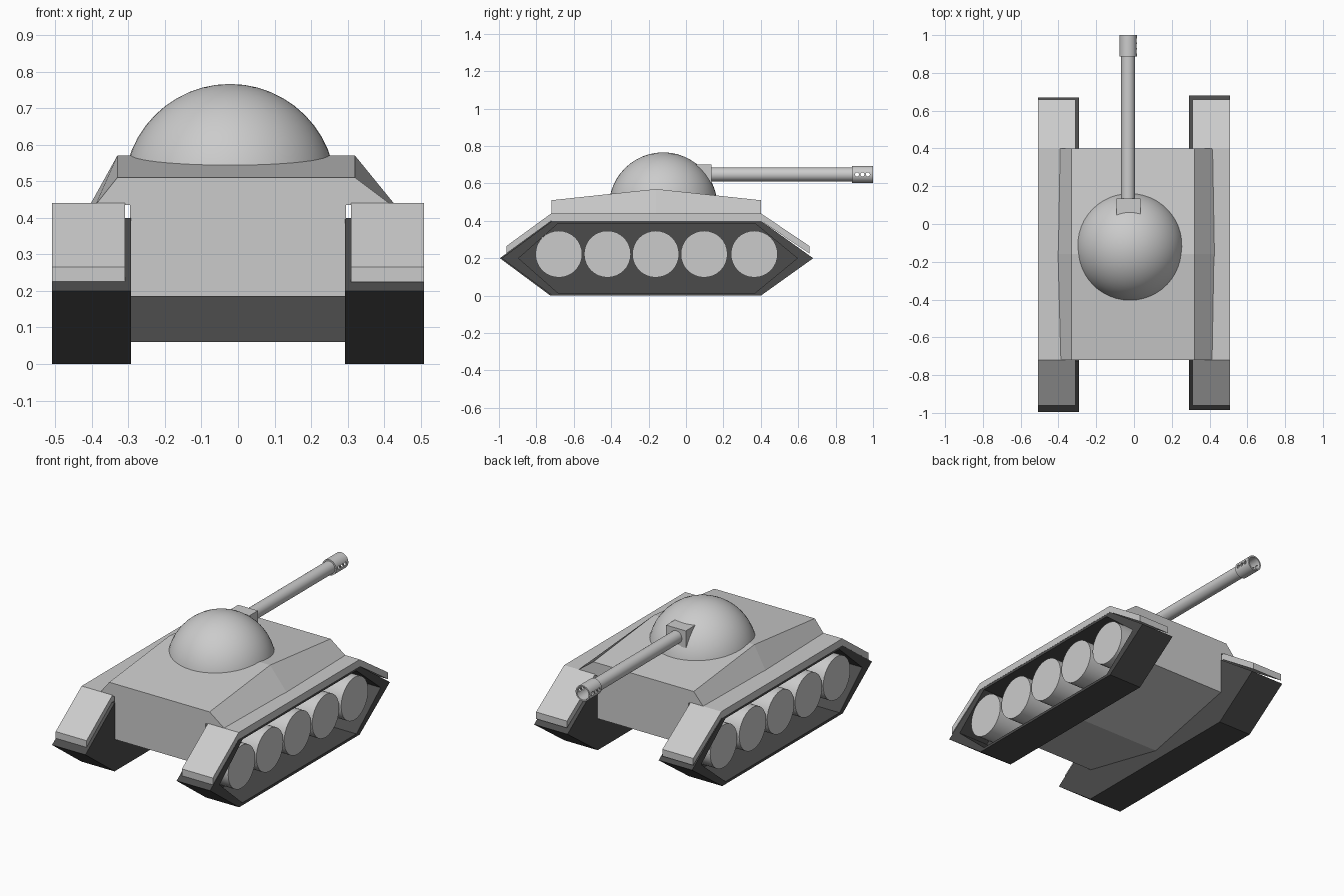
import bpy, bmesh, math
from mathutils import Matrix

if "Cube" in bpy.data.objects:
    bpy.data.objects.remove(bpy.data.objects["Cube"])

dark = bpy.data.materials.new("track_dark")
dark.diffuse_color = (0.07, 0.07, 0.07, 1)
dark.use_nodes = True
dark.node_tree.nodes["Principled BSDF"].inputs["Base Color"].default_value = dark.diffuse_color


def finish(bm, name, mat=None, smooth=False):
    bmesh.ops.recalc_face_normals(bm, faces=bm.faces)
    me = bpy.data.meshes.new(name)
    bm.to_mesh(me)
    bm.free()
    ob = bpy.data.objects.new(name, me)
    bpy.context.collection.objects.link(ob)
    if mat:
        me.materials.append(mat)
    if smooth:
        bpy.ops.object.select_all(action='DESELECT')
        ob.select_set(True)
        bpy.context.view_layer.objects.active = ob
        bpy.ops.object.shade_smooth_by_angle(angle=math.radians(35))
    return ob


def loft(name, rings, mat=None, smooth=False):
    """Skin a series of equal-length closed rings and cap both ends."""
    bm = bmesh.new()
    rows = [[bm.verts.new(p) for p in ring] for ring in rings]
    n = len(rows[0])
    for a, b in zip(rows, rows[1:]):
        for i in range(n):
            j = (i + 1) % n
            bm.faces.new((a[i], a[j], b[j], b[i]))
    bm.faces.new(rows[0])
    bm.faces.new(rows[-1])
    return finish(bm, name, mat, smooth)


def side_ring(x, profile, dy=0):
    return [(x, y + dy, z) for y, z in profile]


def circle(axis, c, r, n):
    """Ring of n points around the x or y axis."""
    pts = []
    for i in range(n):
        a = 2 * math.pi * i / n
        u, v = r * math.cos(a), r * math.sin(a)
        pts.append((c[0], c[1] + u, c[2] + v) if axis == 'x' else (c[0] + u, c[1], c[2] + v))
    return pts


# Hull: three cross-sections, peaked roof and shallow V belly
def hull_section(y, left, right, z_roof, z_belly):
    return [(x, y, z) for x, z in (
        (-0.295, z_belly), (-0.295, 0.435), (left, 0.435), (-0.33, z_roof),
        (0.32, z_roof), (right, 0.435), (0.295, 0.435), (0.295, z_belly))]


loft("hull", [hull_section(-0.72, -0.39, 0.42, 0.51, 0.185),
              hull_section(-0.16, -0.405, 0.43, 0.57, 0.06),
              hull_section(0.40, -0.395, 0.42, 0.51, 0.185)])

# Tracks, fenders and road wheels on each side
outer = [(-0.985, 0.2), (-0.715, 0.4), (0.4, 0.4), (0.68, 0.2), (0.4, 0), (-0.715, 0)]
inner = [(-0.895, 0.2), (-0.685, 0.385), (0.37, 0.385), (0.595, 0.2), (0.37, 0.015), (-0.685, 0.015)]
fender = [(-0.96, 0.225), (-0.96, 0.265), (-0.72, 0.44), (0.40, 0.44),
          (0.66, 0.265), (0.66, 0.225), (0.40, 0.40), (-0.72, 0.40)]
for side, s, dy in (("right", 1, 0), ("left", -1, -0.01)):
    loft(side + "_track", [side_ring(s * 0.292, outer, dy), side_ring(s * 0.508, outer, dy),
                           side_ring(s * 0.508, inner, dy), side_ring(s * 0.312, inner, dy)], dark)
    loft(side + "_fender", [side_ring(s * 0.309, fender), side_ring(s * 0.509, fender)])
    for i, y in enumerate((-0.68, -0.42, -0.162, 0.097, 0.365)):
        loft(f"{side}_wheel_{i + 1}", [circle('x', (s * 0.305, y, 0.222), 0.125, 32),
                                       circle('x', (s * 0.5, y, 0.222), 0.125, 32)], smooth=True)

# Turret dome, lower part trimmed off inside the hull
bm = bmesh.new()
bmesh.ops.create_uvsphere(bm, u_segments=48, v_segments=24, radius=0.29,
                          matrix=Matrix.Translation((-0.022, -0.122, 0.476)))
bmesh.ops.bisect_plane(bm, geom=bm.verts[:] + bm.edges[:] + bm.faces[:],
                       plane_co=(0, 0, 0.5), plane_no=(0, 0, 1), clear_inner=True)
finish(bm, "turret_dome", smooth=True)

# Gun mount block
loft("gun_mount", [[(x, y, z) for x, z in ((-0.093, 0.6), (0.034, 0.6), (0.034, 0.7), (-0.093, 0.7))]
                   for y in (-0.05, 0.135)])

# Barrel and hollow muzzle
GX, GZ = -0.031, 0.648
loft("barrel", [circle('y', (GX, y, GZ), 0.037, 24) for y in (0.05, 0.89)], smooth=True)
muzzle = loft("muzzle", [circle('y', (GX, y, GZ), r, 24) for y, r in (
    (0.888, 0.03), (0.888, 0.046), (1.0, 0.046), (1.0, 0.038), (0.894, 0.038))], smooth=True)

# Three vent ports through both sides of the muzzle
for y in (0.914, 0.943, 0.972):
    cutter = loft("port_cutter", [circle('x', (GX + d, y, GZ), 0.011, 12) for d in (-0.08, 0.08)])
    cutter.hide_render = True
    mod = muzzle.modifiers.new("port", 'BOOLEAN')
    mod.operation = 'DIFFERENCE'
    mod.solver = 'EXACT'
    mod.object = cutter
    bpy.context.view_layer.objects.active = muzzle
    bpy.ops.object.modifier_apply(modifier=mod.name)
    bpy.data.objects.remove(cutter)
